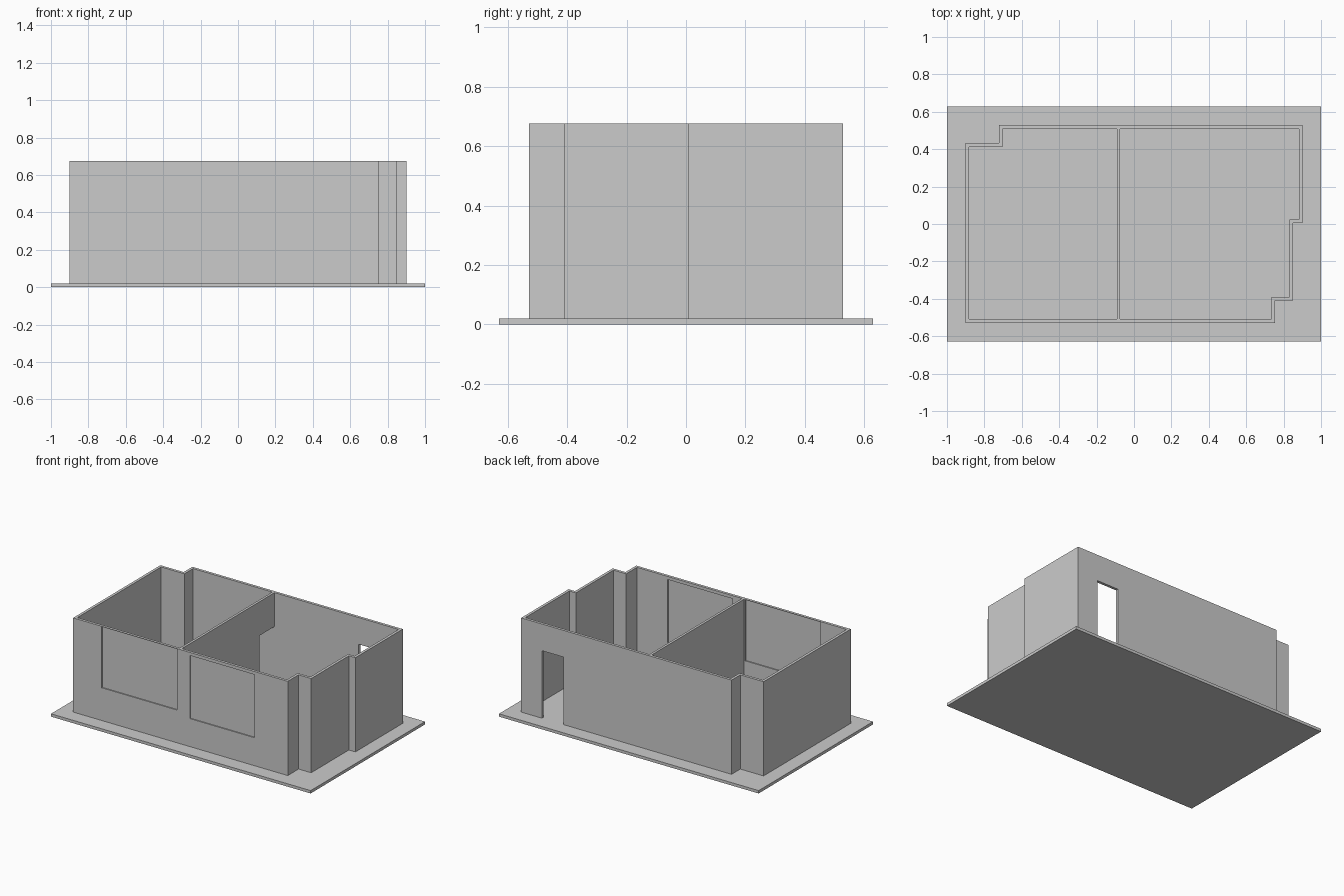
import bpy
import bmesh
from mathutils import Vector

if "Cube" in bpy.data.objects:
    bpy.data.objects.remove(bpy.data.objects["Cube"])

FLOOR, TOP, T = 0.02, 0.676, 0.019   # slab top, wall top, wall thickness


def new_object(name, bm):
    bmesh.ops.recalc_face_normals(bm, faces=bm.faces)
    mesh = bpy.data.meshes.new(name)
    bm.to_mesh(mesh)
    bm.free()
    obj = bpy.data.objects.new(name, mesh)
    bpy.context.collection.objects.link(obj)
    return obj


def box(name, lo, hi):
    bm = bmesh.new()
    bmesh.ops.create_cube(bm, size=1)
    for v in bm.verts:
        v.co = [(a + b) / 2 + c * (b - a) for a, b, c in zip(lo, hi, v.co)]
    return new_object(name, bm)


def inset(points, t):
    """Move a counter-clockwise right-angled outline inwards by t."""
    pts = [Vector(p) for p in points]
    result = []
    for i, p in enumerate(pts):
        d1 = (p - pts[i - 1]).normalized()
        d2 = (pts[(i + 1) % len(pts)] - p).normalized()
        result.append(p + t * Vector((-d1.y - d2.y, d1.x + d2.x)))
    return result


def wall_ring(name, outline):
    bm = bmesh.new()
    loops = [[bm.verts.new((p[0], p[1], z)) for p in pts]
             for pts, z in ((outline, FLOOR), (outline, TOP),
                            (inset(outline, T), TOP), (inset(outline, T), FLOOR))]
    n = len(outline)
    for k in range(4):
        a, b = loops[k], loops[(k + 1) % 4]
        for i in range(n):
            j = (i + 1) % n
            bm.faces.new((a[i], a[j], b[j], b[i]))
    return new_object(name, bm)


# Ground slab
box("base_slab", (-1, -0.629, 0), (1, 0.629, FLOOR))

# Outer walls with stepped corners
walls = wall_ring("outer_walls", [
    (-0.90, -0.528), (0.753, -0.528), (0.753, -0.409), (0.85, -0.409), (0.85, 0.006),
    (0.90, 0.006), (0.90, 0.528), (-0.721, 0.528), (-0.721, 0.432), (-0.90, 0.432)])

# Window openings in the front, doorway in the back
windows = [("left_window", -0.68, -0.10, 0.248, 0.673),
           ("right_window", 0.0, 0.497, 0.215, 0.654)]
cutters = [box(n + "_cutter", (x0, -0.56, z0), (x1, -0.48, z1))
           for n, x0, x1, z0, z1 in windows]
cutters.append(box("door_cutter", (0.573, 0.48, 0.0), (0.74, 0.56, 0.49)))
bpy.context.view_layer.objects.active = walls
for cutter in cutters:
    cutter.hide_render = True
    mod = walls.modifiers.new("opening", 'BOOLEAN')
    mod.operation = 'DIFFERENCE'
    mod.solver = 'EXACT'
    mod.object = cutter
    bpy.ops.object.modifier_apply(modifier=mod.name)
    bpy.data.objects.remove(cutter)

# Thin panes set in the middle of the front wall
for n, x0, x1, z0, z1 in windows:
    y = -0.528 + T / 2
    box(n + "_pane", (x0, y - 0.002, z0), (x1, y + 0.002, z1))

# Inner partition with a low doorway against the back wall
profile = [(-0.509, FLOOR), (0.345, FLOOR), (0.345, 0.44), (0.509, 0.44),
           (0.509, TOP), (-0.509, TOP)]
bm = bmesh.new()
face = bm.faces.new([bm.verts.new((-0.092, y, z)) for y, z in profile])
ext = bmesh.ops.extrude_face_region(bm, geom=[face], use_keep_orig=True)
bmesh.ops.translate(bm, vec=(0.017, 0, 0),
                    verts=[g for g in ext["geom"] if isinstance(g, bmesh.types.BMVert)])
new_object("partition_wall", bm)
